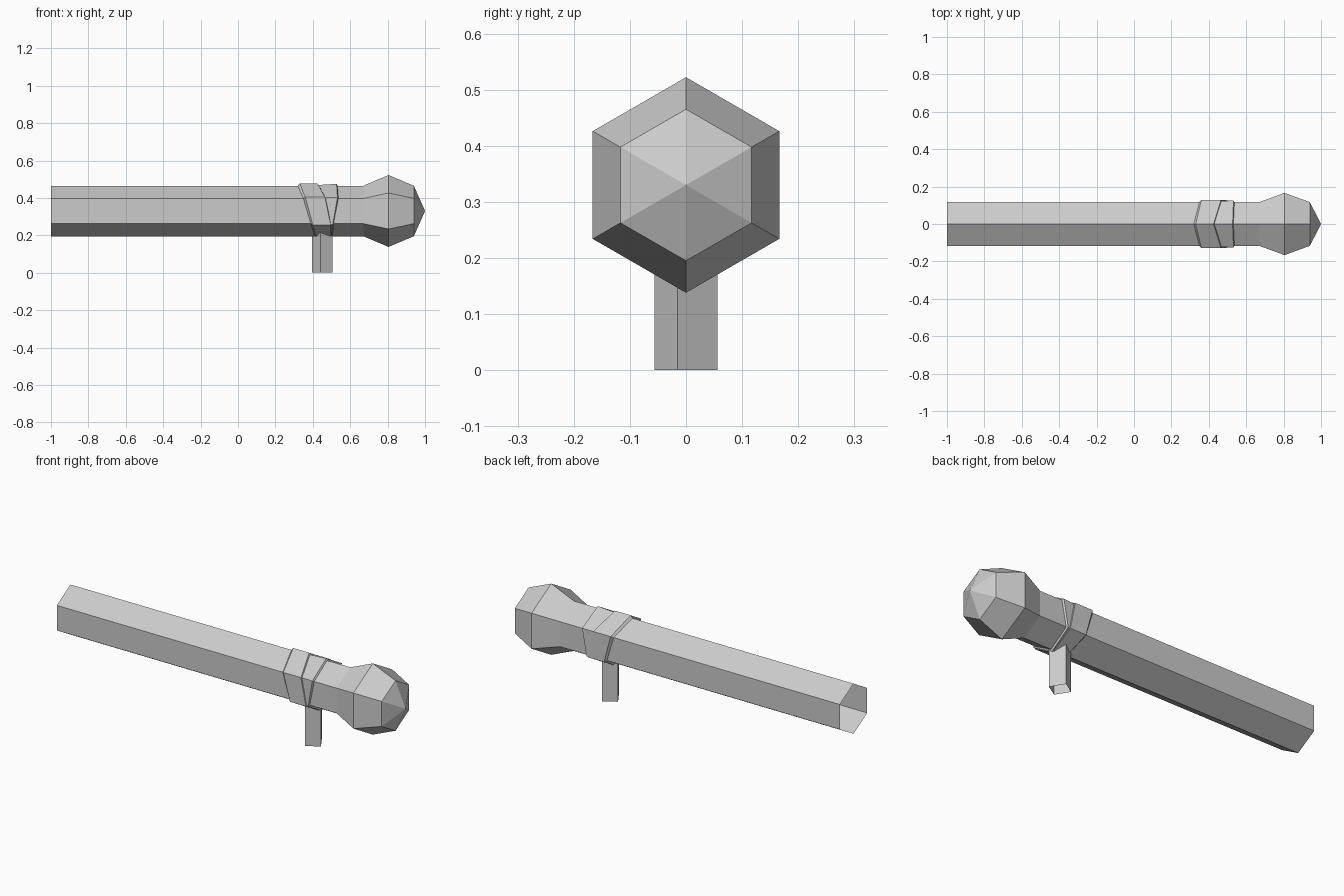
import bpy, bmesh, math

cube = bpy.data.objects.get("Cube")
if cube:
    bpy.data.objects.remove(cube, do_unlink=True)

AXIS_Z = 0.33
LEVEL = (0, 1, 2, 3, 2, 1)  # height step of each hexagon corner, top to bottom

grey = bpy.data.materials.new("plain_grey")
grey.use_nodes = True
colour = (0.6, 0.6, 0.6, 1)
grey.diffuse_color = colour
grey.node_tree.nodes["Principled BSDF"].inputs["Base Color"].default_value = colour


def finish(name, bm):
    mesh = bpy.data.meshes.new(name)
    bm.to_mesh(mesh)
    bm.free()
    mesh.materials.append(grey)
    obj = bpy.data.objects.new(name, mesh)
    bpy.context.collection.objects.link(obj)
    return obj


def hexagon(bm, xs, radius):
    """Corner-up hexagon around the shaft axis; xs gives x at each height step."""
    ring = []
    for k, level in enumerate(LEVEL):
        a = math.radians(90 + 60 * k)
        ring.append(bm.verts.new((xs[level], radius * math.cos(a),
                                  AXIS_Z + radius * math.sin(a))))
    return ring


def bridge(bm, a, b):
    n = len(a)
    for i in range(n):
        j = (i + 1) % n
        bm.faces.new((a[i], a[j], b[j], b[i]))


# Shaft: hollow hexagonal tube flaring into a pointed head, open at the far end
bm = bmesh.new()
rings = [hexagon(bm, [x] * 4, r) for x, r in
         ((-1, 0.135), (0.67, 0.135), (0.805, 0.192), (0.94, 0.135))]
for a, b in zip(rings, rings[1:]):
    bridge(bm, a, b)
tip = bm.verts.new((1, 0, AXIS_Z))
for i in range(6):
    bm.faces.new((rings[-1][i], rings[-1][(i + 1) % 6], tip))
bmesh.ops.recalc_face_normals(bm, faces=bm.faces)
finish("shaft_and_head", bm)


# Bands: slanted wraps with chamfered rims
def band(name, left, right, r_left, r_right):
    bm = bmesh.new()
    sections = [hexagon(bm, [x - 0.012 for x in left], 0.133),
                hexagon(bm, left, r_left),
                hexagon(bm, right, r_right),
                hexagon(bm, [x + 0.006 for x in right], 0.133)]
    for i, ring in enumerate(sections):
        bridge(bm, ring, sections[(i + 1) % 4])
    bmesh.ops.recalc_face_normals(bm, faces=bm.faces)
    finish(name, bm)


band("slanted_band", (0.33, 0.36, 0.40, 0.42), (0.425, 0.465, 0.495, 0.495),
     0.148, 0.148)
band("crossing_band", (0.43, 0.42, 0.41, 0.415), (0.527, 0.532, 0.506, 0.50),
     0.139, 0.145)

# Peg: turned square tube below the bands, open at both ends
bm = bmesh.new()
corners = ((0.44, -0.056), (0.506, -0.015), (0.461, 0.056), (0.395, 0.015))
low, high = [[bm.verts.new((x, y, z)) for x, y in corners] for z in (0, 0.22)]
bridge(bm, low, high)
bmesh.ops.recalc_face_normals(bm, faces=bm.faces)
finish("hanging_peg", bm)
